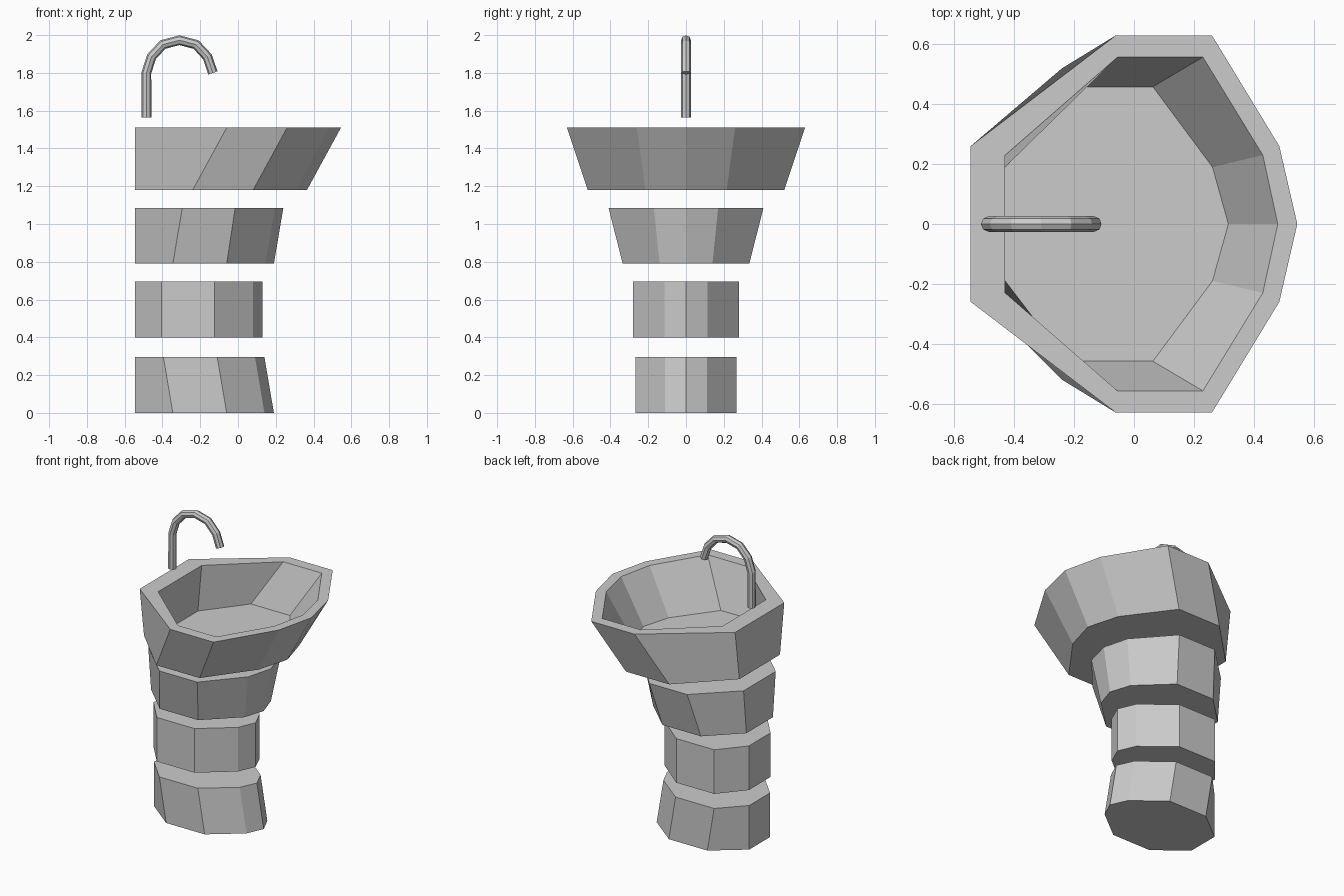
import bpy, bmesh

if "Cube" in bpy.data.objects:
    bpy.data.objects.remove(bpy.data.objects["Cube"])

BACK = -0.545


def outline(tip, front, side, nose, w, c, back=BACK):
    """Nine-sided ring, flat at the back and pointed at +x."""
    half = [(nose, c), (front, w), (side, w), (back, c)]
    return [(tip, 0)] + half + [(x, -y) for x, y in reversed(half)]


def build(name, rings):
    """Closed solid lofted through (z, outline) rings."""
    bm = bmesh.new()
    loops = [[bm.verts.new((x, y, z)) for x, y in pts] for z, pts in rings]
    n = len(loops[0])
    for a, b in zip(loops, loops[1:]):
        for i in range(n):
            j = (i + 1) % n
            bm.faces.new((a[i], a[j], b[j], b[i]))
    bm.faces.new(loops[0][::-1])
    bm.faces.new(loops[-1])
    bmesh.ops.recalc_face_normals(bm, faces=bm.faces)
    mesh = bpy.data.meshes.new(name)
    bm.to_mesh(mesh)
    bm.free()
    ob = bpy.data.objects.new(name, mesh)
    bpy.context.collection.objects.link(ob)
    return ob


# Pedestal: three separate blocks with gaps between them
build("pedestal_base", [
    (0.0, outline(0.19, -0.06, -0.345, 0.14, 0.267, 0.11)),
    (0.295, outline(0.14, -0.11, -0.395, 0.09, 0.267, 0.11))])
build("pedestal_middle", [
    (0.40, outline(0.13, -0.125, -0.405, 0.08, 0.28, 0.115)),
    (0.695, outline(0.13, -0.125, -0.405, 0.08, 0.28, 0.115))])
build("pedestal_top", [
    (0.79, outline(0.19, -0.06, -0.345, 0.145, 0.335, 0.14)),
    (1.085, outline(0.24, -0.015, -0.295, 0.195, 0.41, 0.17))])

# Basin: outer wall, rim, then inner wall down to the bowl floor
build("basin", [
    (1.18, outline(0.365, 0.08, -0.24, 0.305, 0.52, 0.215)),
    (1.51, outline(0.545, 0.26, -0.06, 0.485, 0.63, 0.26)),
    (1.51, outline(0.48, 0.23, -0.055, 0.43, 0.557, 0.23, -0.43)),
    (1.22, outline(0.315, 0.063, -0.225, 0.262, 0.458, 0.19, -0.43))])

# Gooseneck tap
path = [(-0.485, 1.565), (-0.485, 1.80), (-0.458, 1.885), (-0.398, 1.95),
        (-0.31, 1.973), (-0.222, 1.95), (-0.162, 1.885), (-0.133, 1.80)]
curve = bpy.data.curves.new("tap", 'CURVE')
curve.dimensions = '3D'
curve.bevel_depth = 0.026
curve.bevel_resolution = 2
curve.use_fill_caps = True
spline = curve.splines.new('POLY')
spline.points.add(len(path) - 1)
for p, (x, z) in zip(spline.points, path):
    p.co = (x, 0, z, 1)
spline.use_smooth = False
tap = bpy.data.objects.new("tap", curve)
bpy.context.collection.objects.link(tap)
